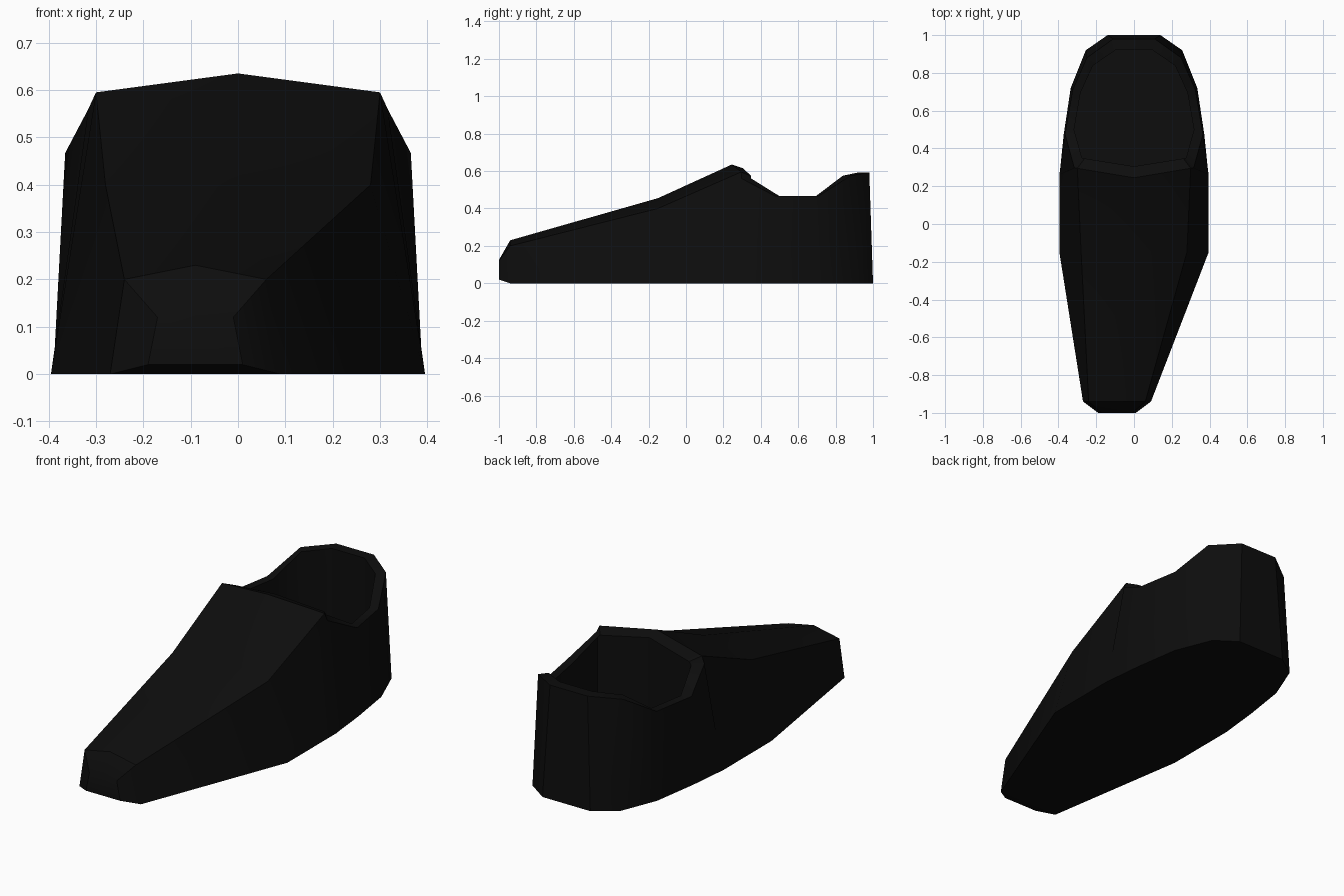
import bpy, bmesh

cube = bpy.data.objects.get("Cube")
if cube:
    bpy.data.objects.remove(cube, do_unlink=True)

black = bpy.data.materials.new("black leather")
black.use_nodes = True
colour = (0.004, 0.004, 0.004, 1)
black.diffuse_color = colour
black.node_tree.nodes["Principled BSDF"].inputs["Base Color"].default_value = colour

# Stations from toe to heel: centre x, base (half width, y, z), top edge (half width, y, z)
stations = [
    (-.09, (.10, -1.0, .02), (.08, -1.0, .12)),
    (-.09, (.18, -.94, 0), (.15, -.94, .20)),
    (0, (.395, -.15, 0), (.28, -.15, .40)),
    (0, (.395, .26, 0), (.30, .295, .595)),
    (0, (.39, .30, 0), (.316, .297, .56)),
    (0, (.372, .475, 0), (.365, .475, .467)),
    (0, (.335, .72, 0), (.325, .71, .467)),
    (0, (.255, .92, 0), (.25, .88, .575)),
    (0, (.14, 1.0, 0), (.11, .98, .593)),
]
# Centre ridge of the upper, ending at the tongue
ridge_points = [(-.09, -1.0, .125), (-.09, -.94, .23), (0, -.15, .455), (0, .245, .635)]

bm = bmesh.new()


def column(index, side):
    return [bm.verts.new((c + side * p[index][0], p[index][1], p[index][2]))
            for c, *p in stations]


def bridge(a, b):
    for i in range(len(a) - 1):
        bm.faces.new((a[i], a[i + 1], b[i + 1], b[i]))


base_r, base_l = column(0, -1), column(0, 1)
top_r, top_l = column(1, -1), column(1, 1)
ridge = [bm.verts.new(p) for p in ridge_points]
tongue = len(ridge) - 1

# Sole, side walls and upper
bridge(base_l, base_r)
for base, top in ((base_r, top_r), (base_l, top_l)):
    bridge(base, top)
    bridge(top[:tongue + 1], ridge)

# Toe cap and heel back
bm.faces.new((base_r[0], base_l[0], top_l[0], ridge[0], top_r[0]))
bm.faces.new((base_r[-1], base_l[-1], top_l[-1], top_r[-1]))

# Collar rim, inner wall and insole
rim = [ridge[-1]] + top_l[tongue:] + top_r[:tongue - 1:-1]
inner = []
for v in rim:
    x, y, z = v.co
    inner.append(bm.verts.new((x * .87, max(.30, .62 + (y - .62) * .84), z - (.02 if y < .296 else 0))))
floor = [bm.verts.new((v.co.x, v.co.y, .1)) for v in inner]
bridge(rim + rim[:1], inner + inner[:1])
bridge(inner + inner[:1], floor + floor[:1])
bm.faces.new(floor)

bmesh.ops.recalc_face_normals(bm, faces=bm.faces)
mesh = bpy.data.meshes.new("shoe")
bm.to_mesh(mesh)
bm.free()
mesh.materials.append(black)
shoe = bpy.data.objects.new("shoe", mesh)
bpy.context.collection.objects.link(shoe)

bpy.ops.object.select_all(action='DESELECT')
shoe.select_set(True)
bpy.context.view_layer.objects.active = shoe
bpy.ops.object.shade_smooth_by_angle(angle=.6)
